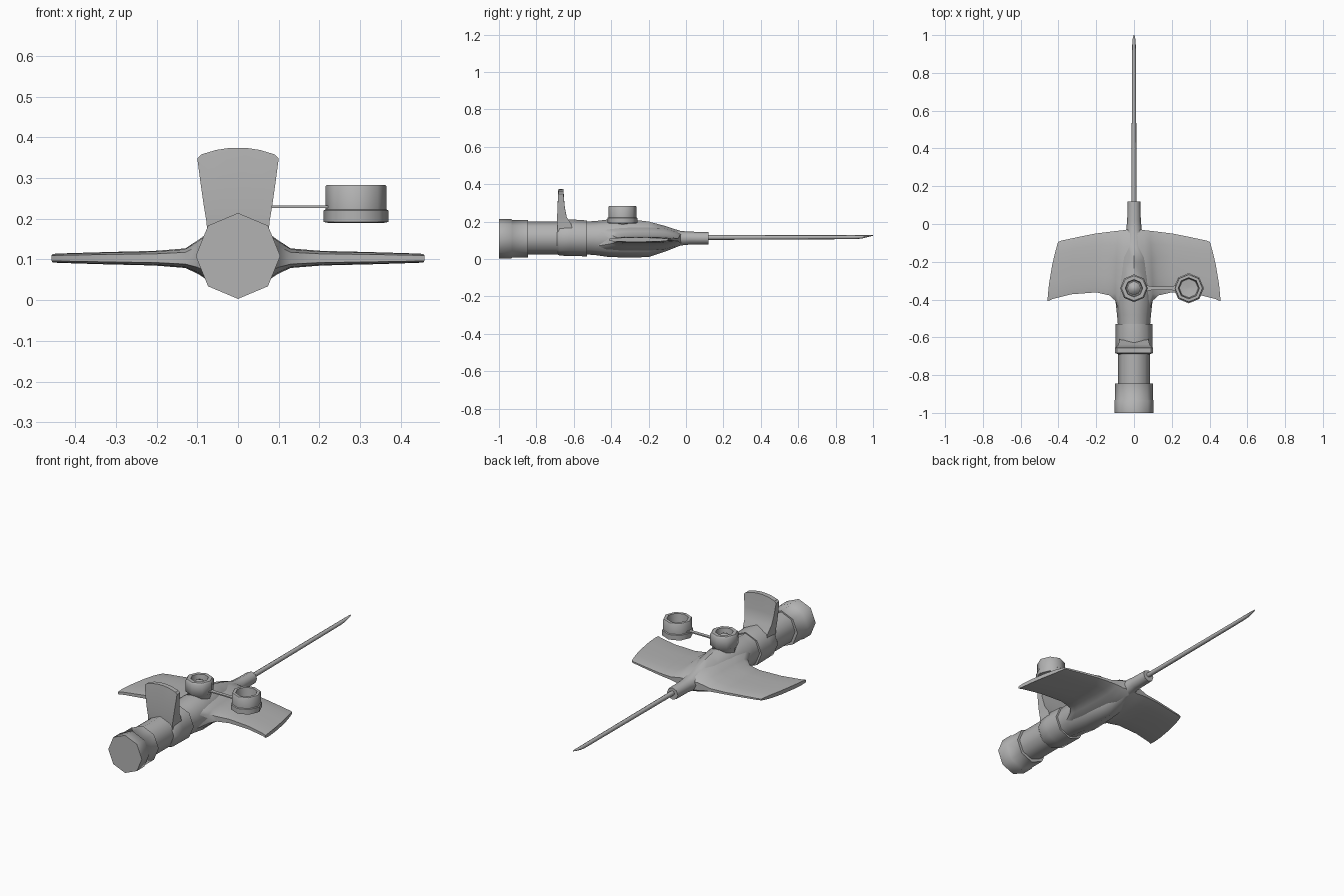
import bpy, bmesh, math

if "Cube" in bpy.data.objects:
    bpy.data.objects.remove(bpy.data.objects["Cube"])

mat = bpy.data.materials.new("neutral grey")
mat.diffuse_color = (0.45, 0.45, 0.45, 1)
mat.use_nodes = True
mat.node_tree.nodes["Principled BSDF"].inputs["Base Color"].default_value = mat.diffuse_color


def loft(name, rings, angle=35):
    """Skin a list of equally long closed rings and cap both ends."""
    bm = bmesh.new()
    vs = [[bm.verts.new(p) for p in r] for r in rings]
    n = len(rings[0])
    for a, b in zip(vs, vs[1:]):
        for i in range(n):
            j = (i + 1) % n
            bm.faces.new((a[i], a[j], b[j], b[i]))
    bm.faces.new(vs[0][::-1])
    bm.faces.new(vs[-1])
    bmesh.ops.remove_doubles(bm, verts=bm.verts, dist=1e-5)
    bmesh.ops.recalc_face_normals(bm, faces=bm.faces)
    me = bpy.data.meshes.new(name)
    bm.to_mesh(me)
    bm.free()
    ob = bpy.data.objects.new(name, me)
    bpy.context.collection.objects.link(ob)
    me.materials.append(mat)
    bpy.ops.object.select_all(action='DESELECT')
    ob.select_set(True)
    bpy.context.view_layer.objects.active = ob
    bpy.ops.object.shade_smooth_by_angle(angle=math.radians(angle))
    return ob


OCT = [(math.cos(i * math.pi / 4), math.sin(i * math.pi / 4)) for i in range(8)]


def tube(name, prof, angle=50):
    """Octagonal tube along y from (y, half width, bottom z, top z)."""
    return loft(name, [[(w * c, y, (b + t) / 2 + (t - b) / 2 * s) for c, s in OCT]
                       for y, w, b, t in prof], angle)


def turned(name, x, y, prof):
    """Octagonal turned part about a vertical axis from (radius, z)."""
    return loft(name, [[(x + r * c, y + r * s, z) for c, s in OCT] for r, z in prof], 50)


# rear plug and grip
tube("rear_plug", [(-1, .104, .003, .214), (-.935, .104, .003, .214),
                   (-.93, .1, .008, .208), (-.845, .1, .008, .208)])
tube("rear_grip", [(-.86, .085, .025, .2), (-.68, .085, .025, .2)])

# collar carrying the thumb fin
tube("fin_collar", [(-.69, .085, .025, .2), (-.675, .098, .018, .205),
                    (-.62, .098, .016, .212), (-.53, .097, .014, .206)])

# upright thumb fin, flared at its base
fin = [(.13, .075, -.685, -.60, 0), (.19, .077, -.688, -.615, 0), (.225, .083, -.689, -.638, 0),
       (.28, .091, -.687, -.649, .004), (.348, .1, -.683, -.655, .018), (.358, .09, -.682, -.656, .017)]
cols = [-1, -.6, -.2, .2, .6, 1]
loft("thumb_fin", [[(w * c, y0, z + k * (1 - c * c)) for c in cols] +
                   [(w * c, y1, z + k * (1 - c * c)) for c in reversed(cols)]
                   for z, w, y0, y1, k in fin])

# main body tapering to the nozzle
tube("main_body", [(-.54, .085, .025, .2), (-.48, .09, .02, .203), (-.41, .098, .01, .212),
                   (-.3, .09, .008, .212), (-.2, .078, .01, .2), (-.11, .06, .04, .176),
                   (-.03, .041, .072, .15), (.02, .036, .077, .146), (.12, .034, .078, .144)])

# needle with a slanted point
tube("needle", [(.1, .013, .102, .128), (.9, .011, .106, .127),
                (.94, .010, .109, .127), (.98, .007, .119, .127), (1, .002, .124, .127)])

# wings: stations of front corner, back corner, centre height, half thickness
wing = [(.0, -.02, .0, -.5, .108, .07), (.05, -.032, .075, -.47, .107, .062),
        (.085, -.036, .1, -.405, .106, .042), (.12, -.04, .13, -.378, .103, .024),
        (.2, -.05, .2, -.362, .103, .018), (.3, -.07, .33, -.372, .103, .015),
        (.385, -.088, .43, -.397, .103, .012), (.402, -.095, .458, -.409, .103, .011)]
chord = [(0, .35), (.05, .6), (.2, .9), (.4, 1), (.7, 1), (.9, .9), (1, .6)]
for side, label in ((1, "right"), (-1, "left")):
    rings = []
    for xf, yf, xb, yb, zc, h in wing:
        pts = [(side * (xf + (xb - xf) * v + .1 * xf * v * (1 - v)), yf + (yb - yf) * v, t * h)
               for v, t in chord]
        rings.append([(x, y, zc + t) for x, y, t in pts] +
                     [(x, y, zc - t) for x, y, t in reversed(pts)])
    loft(label + "_wing", rings)

# injection port on top, with a domed valve inside its rim
turned("injection_port", 0, -.34, [(.062, .15), (.062, .205), (.073, .215), (.073, .275),
                                   (.066, .284), (.046, .284), (.042, .25), (.036, .25),
                                   (.02, .268), (.004, .272)])

# open port cap and its strap
turned("port_cap", .29, -.34, [(.07, .19), (.08, .192), (.08, .22), (.075, .223), (.075, .279),
                               (.072, .283), (.056, .283), (.05, .215), (.01, .21)])
loft("cap_strap", [[(x, -.34 + s * w, .229 + t) for s, t in
                    ((-1, -.003), (1, -.003), (1, .003), (-1, .003))]
                   for x, w in ((.06, .016), (.095, .010), (.2, .010), (.225, .016))])
